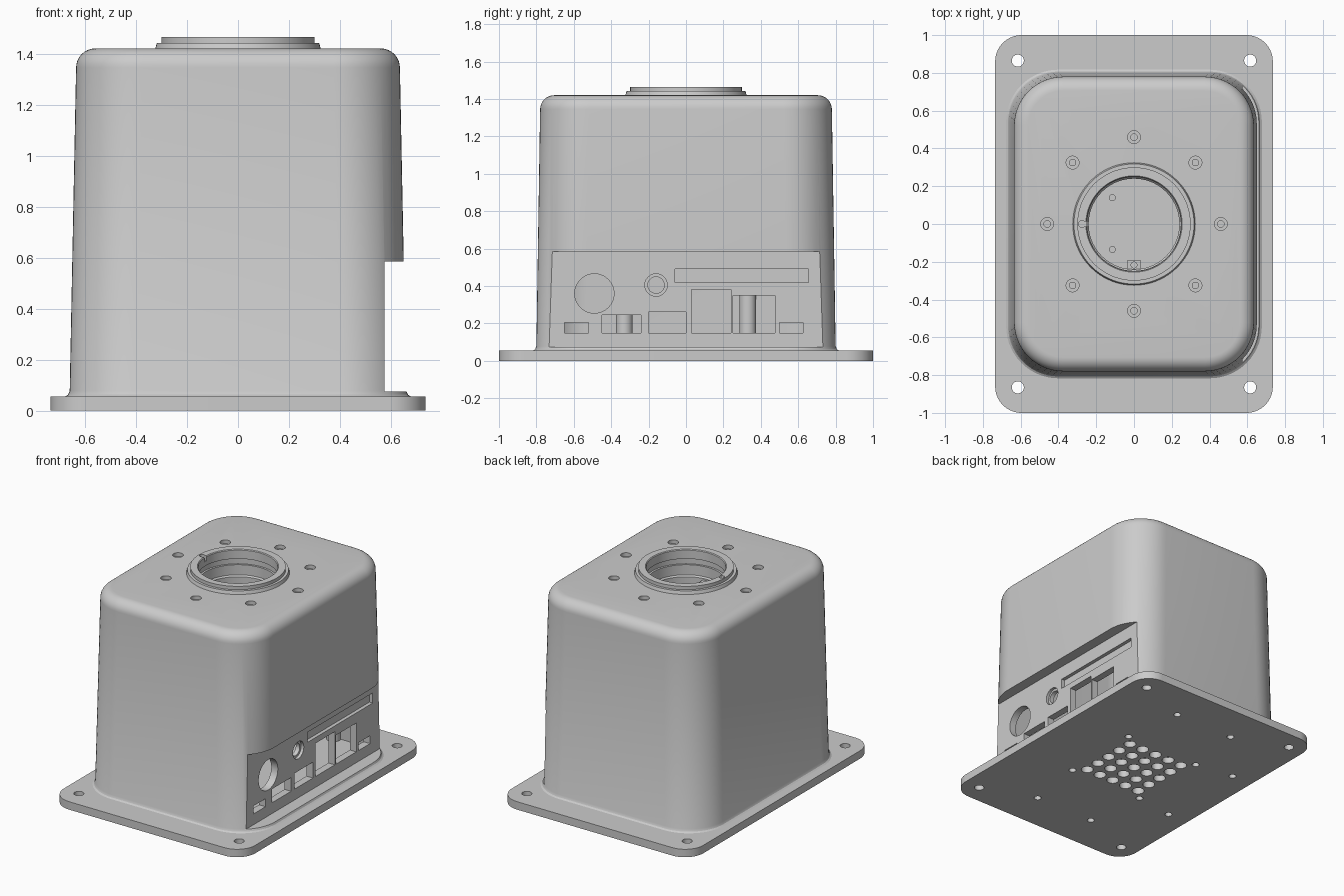
import bpy, bmesh
from math import pi, cos, sin, radians
from mathutils import Matrix

if "Cube" in bpy.data.objects:
    bpy.data.objects.remove(bpy.data.objects["Cube"])


def finish(bm, name):
    bmesh.ops.recalc_face_normals(bm, faces=bm.faces)
    me = bpy.data.meshes.new(name)
    bm.to_mesh(me)
    bm.free()
    ob = bpy.data.objects.new(name, me)
    bpy.context.collection.objects.link(ob)
    return ob


def ring(hx, hy, r, z, seg=14):
    pts = []
    for k, (sx, sy) in enumerate([(1, 1), (-1, 1), (-1, -1), (1, -1)]):
        for i in range(seg + 1):
            a = (k + i / seg) * pi / 2
            pts.append((sx * (hx - r) + r * cos(a), sy * (hy - r) + r * sin(a), z))
    return pts


def loft(rings, name):
    bm = bmesh.new()
    loops = [[bm.verts.new(p) for p in rg] for rg in rings]
    n = len(loops[0])
    for a, b in zip(loops, loops[1:]):
        for i in range(n):
            j = (i + 1) % n
            bm.faces.new((a[i], a[j], b[j], b[i]))
    bm.faces.new(loops[0][::-1])
    bm.faces.new(loops[-1])
    return finish(bm, name)


def lathe(profile, name, seg=72):
    bm = bmesh.new()
    loops = [[bm.verts.new((r * cos(2 * pi * i / seg), r * sin(2 * pi * i / seg), z))
              for r, z in profile] for i in range(seg)]
    m = len(profile)
    for i in range(seg):
        a, b = loops[i], loops[(i + 1) % seg]
        for k in range(m):
            bm.faces.new((a[k], b[k], b[(k + 1) % m], a[(k + 1) % m]))
    return finish(bm, name)


def solids(name, boxes=(), pins=(), xpins=()):
    """boxes: (x0,x1,y0,y1,z0,z1); pins: (x,y,r,z0,z1); xpins: (y,z,r,x0,x1)"""
    bm = bmesh.new()
    for x0, x1, y0, y1, z0, z1 in boxes:
        M = Matrix.Translation(((x0 + x1) / 2, (y0 + y1) / 2, (z0 + z1) / 2))
        bmesh.ops.create_cube(bm, size=1, matrix=M @ Matrix.Diagonal((x1 - x0, y1 - y0, z1 - z0, 1)))

    def cyl(M, r, d):
        bmesh.ops.create_cone(bm, cap_ends=True, segments=24 if r < .09 else 64,
                              radius1=r, radius2=r, depth=d, matrix=M)
    for x, y, r, z0, z1 in pins:
        cyl(Matrix.Translation((x, y, (z0 + z1) / 2)), r, z1 - z0)
    for y, z, r, x0, x1 in xpins:
        cyl(Matrix.Translation(((x0 + x1) / 2, y, z)) @ Matrix.Rotation(pi / 2, 4, 'Y'), r, x1 - x0)
    return finish(bm, name)


def cut(ob, tool):
    m = ob.modifiers.new("cut", 'BOOLEAN')
    m.operation, m.solver, m.object = 'DIFFERENCE', 'EXACT', tool
    bpy.context.view_layer.objects.active = ob
    bpy.ops.object.modifier_apply(modifier=m.name)
    bpy.data.objects.remove(tool)


def shell(inset, z0, top, fillet, name, skirt):
    """Tapered rounded box with a filleted top edge."""
    rings = []
    if skirt:
        rings += [ring(.68, .82, .28, z0), ring(.667, .807, .267, z0 + .009)]
    rings.append(ring(.66 - inset, .80 - inset, .26 - inset, z0 + .024))
    hx, hy, r = .635 - inset, .78 - inset, .26 - inset
    for i in range(9):
        a = i / 8 * pi / 2
        d = fillet * (1 - cos(a))
        rings.append(ring(hx - d, hy - d, r - d, top - fillet + fillet * sin(a)))
    return loft(rings, name)


# Base plate with corner holes, screw holes and a grid of vent pockets
base = loft([ring(.735, 1, .14, 0), ring(.735, 1, .14, .055)], "base_plate")
screws = [(x, y) for x in (-.23, .23) for y in (-.72, .72)] + [(-.575, -.33), (-.575, .33)]
pins = [(x, y, .032, -.1, .2) for x in (-.615, .615) for y in (-.865, .865)]
pins += [(x, y, .024, -.1, .045) for x, y in screws]
pins += [(x, y, .024, -.1, .045) for x in (-.29, .29) for y in (-.29, .29)]
pins += [(.11 * i, .11 * j, .04, -.1, .045) for i in range(-2, 3) for j in range(-2, 3)]
cut(base, solids("cutter", pins=pins))

# Hollow housing with the connector side cut flat
body = shell(0, .053, 1.42, .075, "housing", True)
cut(body, solids("cutter", boxes=[(.575, 1, -1.2, 1.2, .075, .585)]))
cavity = shell(.06, .0, 1.36, .04, "cavity", False)
cut(cavity, solids("cutter", boxes=[(.525, 1, -1.2, 1.2, -.2, .64)]))
cut(body, cavity)

# Connector openings on the flat panel
ports = [(-.65, -.52, .15, .205), (-.45, -.24, .15, .245), (-.20, 0, .15, .26),
         (.03, .24, .15, .38), (.25, .475, .15, .35), (.50, .625, .15, .205)]
cut(body, solids("cutter", boxes=[(.45, .7, *p) for p in ports] + [(.55, .7, -.06, .655, .42, .49)],
                 xpins=[(-.49, .36, .105, .45, .7), (-.16, .405, .044, .45, .7)]))
cut(body, solids("cutter", xpins=[(-.16, .405, .06, .555, .7)]))

# Top opening and circle of counterbored screw holes
circle = [(.46 * cos(k * pi / 4), .46 * sin(k * pi / 4)) for k in range(8)]
cut(body, solids("cutter", pins=[(0, 0, .29, 1.2, 1.6)] + [(x, y, .034, 1.395, 1.6) for x, y in circle]))
cut(body, solids("cutter", pins=[(x, y, .017, 1.2, 1.6) for x, y in circle]))

# Stepped mounting ring with its small index notch
collar = lathe([(.30, 1.18), (.30, 1.418), (.325, 1.418), (.318, 1.442), (.30, 1.442), (.30, 1.465),
                (.255, 1.465), (.25, 1.46), (.25, 1.40), (.262, 1.40), (.262, 1.36),
                (.248, 1.36), (.248, 1.29), (.24, 1.28), (.24, 1.18)], "mount_ring")
cut(collar, solids("cutter", boxes=[(-.275, -.2, -.012, .012, 1.43, 1.6)]))
cut(collar, solids("cutter", pins=[(-.275, 0, .018, 1.43, 1.6)]))

# Floor of the opening and key tab
floor = solids("opening_floor", pins=[(0, 0, .27, 1.17, 1.20)])
cut(floor, solids("cutter", pins=[(-.115, y, .016, 1.1, 1.3) for y in (-.135, .14)]))
tab = solids("key_tab", boxes=[(-.035, .035, -.245, -.19, 1.19, 1.27)])
cut(tab, solids("cutter", pins=[(0, -.217, .016, 1.22, 1.4)]))

# Screw posts inside the housing
solids("screw_posts", pins=[(x, y, .045, .05, .6) for x, y in screws])

bpy.ops.object.select_all(action='SELECT')
bpy.context.view_layer.objects.active = body
bpy.ops.object.shade_smooth_by_angle(angle=radians(30))
